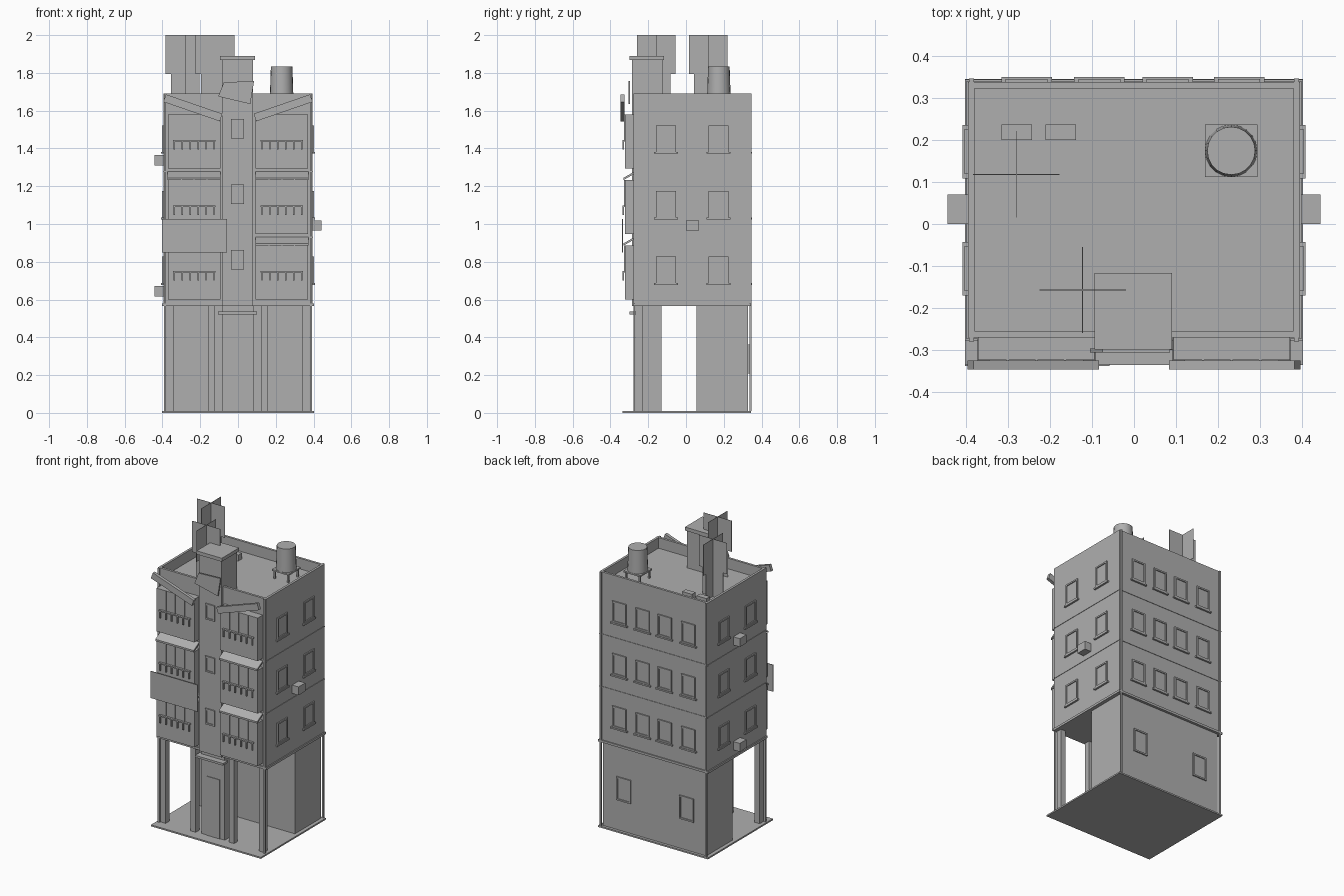
import bpy
import bmesh
from math import radians
from mathutils import Matrix, Vector

default_cube = bpy.data.objects.get("Cube")
if default_cube:
    bpy.data.objects.remove(default_cube, do_unlink=True)

concrete = bpy.data.materials.new("concrete_grey")
concrete.use_nodes = True
grey = (0.43, 0.43, 0.43, 1)
concrete.diffuse_color = grey
concrete.node_tree.nodes["Principled BSDF"].inputs["Base Color"].default_value = grey


def finish(name, bm):
    """Turn a bmesh into a named object with the shared material."""
    bmesh.ops.recalc_face_normals(bm, faces=bm.faces)
    mesh = bpy.data.meshes.new(name)
    bm.to_mesh(mesh)
    bm.free()
    mesh.materials.append(concrete)
    obj = bpy.data.objects.new(name, mesh)
    bpy.context.collection.objects.link(obj)
    return obj


def add_box(bm, x, y, z):
    """Add a box given its (low, high) range on each axis."""
    size = Vector((x[1] - x[0], y[1] - y[0], z[1] - z[0]))
    centre = Vector((x[0] + x[1], y[0] + y[1], z[0] + z[1])) / 2
    matrix = Matrix.Translation(centre) @ Matrix.Diagonal(size).to_4x4()
    return bmesh.ops.create_cube(bm, size=1, matrix=matrix)["verts"]


def box(name, x, y, z):
    bm = bmesh.new()
    add_box(bm, x, y, z)
    return finish(name, bm)


def span(centre, width):
    return (centre - width / 2, centre + width / 2)


def window(name, position, turn, width, height, sill=True):
    """Raised frame, glass plate and sill; built facing -y, then turned."""
    bm = bmesh.new()
    bar, depth = 0.01, (-0.008, 0.002)
    w, h = width / 2, height / 2
    for side in (-1, 1):
        add_box(bm, span(side * (w - bar / 2), bar), depth, (-h, h))
        add_box(bm, (bar - w, w - bar), depth, span(side * (h - bar / 2), bar))
    add_box(bm, (-w, w), (-0.002, 0.002), (-h, h))
    if sill:
        add_box(bm, span(0, width + 0.02), (-0.012, 0.002), (-h - bar, -h))
    obj = finish(name, bm)
    obj.matrix_world = Matrix.Translation(position) @ Matrix.Rotation(radians(turn), 4, "Z")


STOREY = 0.347
W, FRONT, BACK = 0.395, -0.27, 0.337
BASE, ROOF, TOP = 0.565, 1.62, 1.69

# Ground floor
box("ground_slab", (-0.402, 0.402), (-0.335, 0.345), (0, 0.01))
box("rear_ground_room", (-0.378, 0.378), (0.055, 0.327), (0.01, BASE))
box("entrance_core", (-0.085, 0.085), (-0.26, -0.13), (0.01, BASE))
box("entrance_canopy", (-0.105, 0.1), (-0.3, -0.25), (0.522, 0.536))
box("entrance_door", (-0.05, 0.05), (-0.264, -0.258), (0.01, 0.4))
for x in (-0.36, -0.14, 0.14, 0.36):
    box("front_column", span(x, 0.037), (-0.268, -0.23), (0.01, BASE))
for x in (-0.235, 0.225):
    window("ground_window", (x, 0.327, 0.285), 180, 0.105, 0.155, sill=False)

# Upper storeys with a sunken roof inside the parapet
bm = bmesh.new()
add_box(bm, (-W, W), (FRONT, BACK), (BASE, TOP))
roof = max(bm.faces, key=lambda f: f.calc_center_median().z)
bmesh.ops.inset_individual(bm, faces=[roof], thickness=0.022)
sunk = bmesh.ops.extrude_face_region(bm, geom=[roof])["geom"]
bmesh.ops.delete(bm, geom=[roof], context="FACES")
for item in sunk:
    if isinstance(item, bmesh.types.BMVert):
        item.co.z = ROOF
finish("upper_storeys", bm)

# Thin ledges between storeys, and corner downpipes
box("main_ledge", (-0.402, 0.402), (-0.277, 0.344), (BASE, 0.58))
for level in (1, 2):
    z = 0.58 + level * STOREY
    box("storey_ledge", (-0.398, 0.398), (-0.273, 0.34), (z, z + 0.007))
for x in (-0.386, 0.386):
    for y in (-0.274, 0.341):
        box("downpipe", span(x, 0.012), span(y, 0.01), (0.01, TOP))

# Stair tower and its cap
box("stair_tower", (-0.085, 0.08), (-0.285, -0.125), (BASE, 1.87))
box("tower_cap", (-0.094, 0.09), (-0.298, -0.117), (1.867, 1.89))

for level in range(3):
    rise = level * STOREY
    # Windows on each face
    mid = 0.758 + rise
    for side in (-1, 1):
        for y in (-0.106, 0.172):
            window("side_window", (side * W, y, mid), side * 90, 0.107, 0.14)
    for x in (-0.255, -0.082, 0.08, 0.25):
        window("back_window", (x, BACK, mid), 180, 0.1, 0.14)
    window("stair_window", (-0.002, -0.285, 0.81 + rise), 0, 0.068, 0.104, sill=False)

    # Balconies with mullions and a railing
    for side in (-1, 1):
        centre = side * 0.232
        box("balcony", span(centre, 0.277), (-0.323, FRONT), (0.6 + rise, 0.885 + rise))
        for n in (-1, 0, 1):
            box("balcony_mullion", span(centre + n * 0.068, 0.005), (-0.328, -0.32),
                (0.745 + rise, 0.885 + rise))
        bm = bmesh.new()
        add_box(bm, span(centre, 0.225), (-0.337, -0.32), (0.744 + rise, 0.752 + rise))
        for n in range(6):
            add_box(bm, span(centre + (n - 2.5) * 0.042, 0.007), (-0.337, -0.327),
                    (0.7 + rise, 0.75 + rise))
        finish("balcony_railing", bm)
        # Sloping awnings over the lower balconies
        if level < 2:
            bm = bmesh.new()
            verts = add_box(bm, span(centre, 0.28), (-0.332, FRONT),
                            (0.885 + rise, 0.897 + rise))
            for v in verts:
                if v.co.y > -0.3:
                    v.co.z += 0.035
            finish("balcony_awning", bm)

# Tilted boards over the top balconies
for side in (-1, 1):
    board = box("tilted_board", span(0, 0.316), span(0, 0.021), span(0, 0.042))
    board.location = (side * 0.239, -0.335, 1.615)
    board.rotation_euler.y = side * radians(-19)

# Blank sign panels
bm = bmesh.new()
corners = [(-0.075, 1.75), (0.085, 1.757), (0.065, 1.635), (-0.105, 1.675)]
face = bm.faces.new([bm.verts.new((x, -0.305, z)) for x, z in corners])
for item in bmesh.ops.extrude_face_region(bm, geom=[face])["geom"]:
    if isinstance(item, bmesh.types.BMVert):
        item.co.y += 0.009
finish("tower_sign", bm)
box("wide_banner", (-0.402, -0.058), (-0.338, -0.333), (0.85, 1.027))

# Wall cooling units
for side, z in ((1, 0.992), (-1, 1.338), (-1, 0.645)):
    box("cooling_unit", span(side * 0.418, 0.05), (0, 0.07), span(z, 0.055))

# Rooftop boxes
for x in (-0.279, -0.174):
    box("roof_vent", span(x, 0.072), (0.2, 0.237), (ROOF, 1.66))

# Water tank on a legged stand
TX, TY = 0.231, 0.174
box("tank_stand", span(TX, 0.124), span(TY, 0.124), (1.672, 1.682))
for dx in (-0.05, 0.05):
    for dy in (-0.05, 0.05):
        box("tank_leg", span(TX + dx, 0.01), span(TY + dy, 0.01), (ROOF, 1.675))
bpy.ops.mesh.primitive_cone_add(vertices=20, radius1=0.062, radius2=0.057, depth=0.153,
                                location=(TX, TY, 1.758))
tank = bpy.context.object
tank.name = "water_tank"
tank.data.materials.append(concrete)
bpy.ops.object.shade_smooth_by_angle()

# Stepped antennas made of two crossed sheets
for x, y in ((-0.28, 0.118), (-0.122, -0.157)):
    bm = bmesh.new()
    for width, z in ((0.205, (1.795, 2)), (0.15, (ROOF, 1.795))):
        add_box(bm, span(x, width), span(y, 0.002), z)
        add_box(bm, span(x, 0.002), span(y, width), z)
    finish("roof_antenna", bm)
